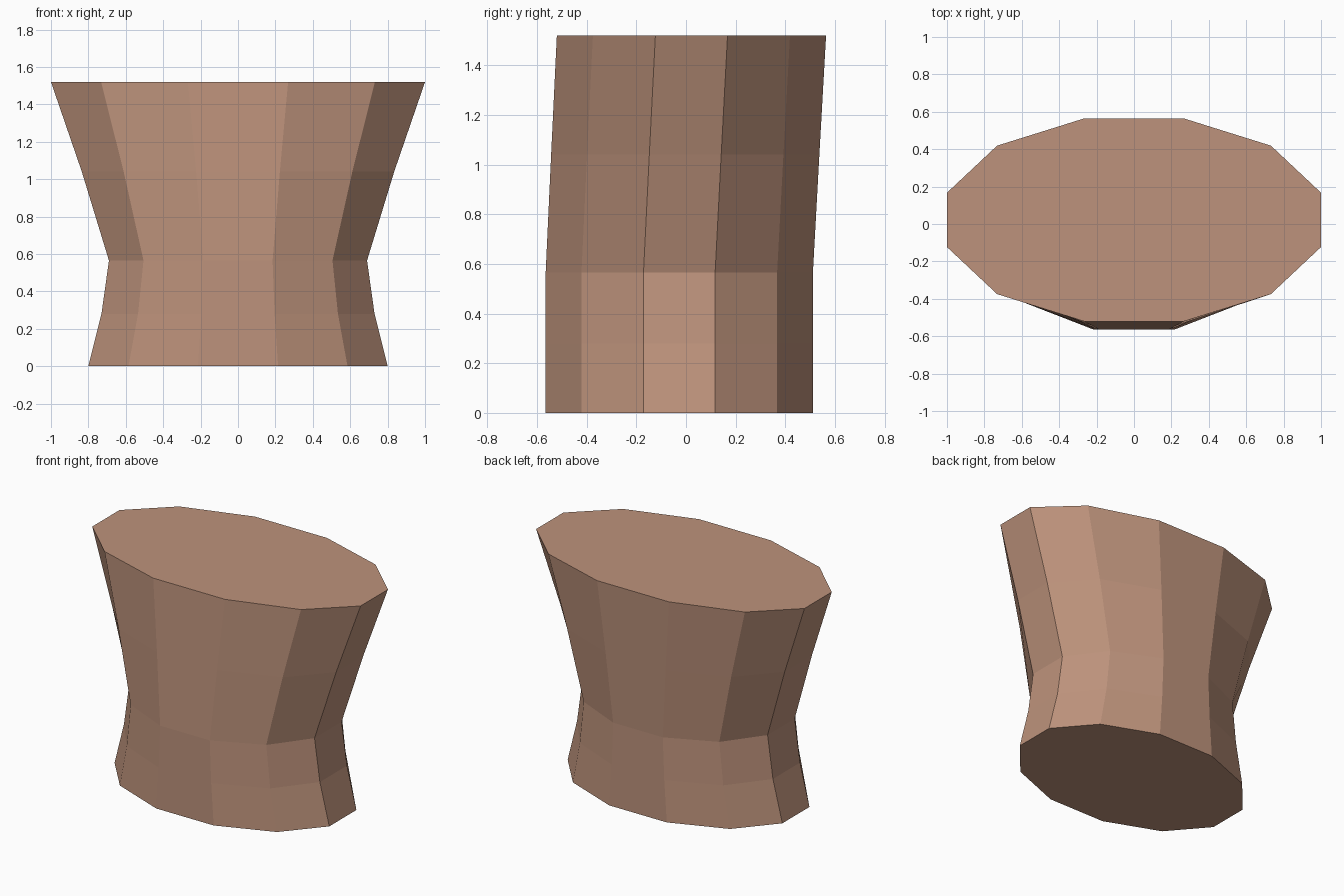
import bpy, bmesh, math

if "Cube" in bpy.data.objects:
    bpy.data.objects.remove(bpy.data.objects["Cube"])

skin = bpy.data.materials.new("tan")
skin.diffuse_color = (0.51, 0.29, 0.20, 1)
skin.use_nodes = True
skin.node_tree.nodes["Principled BSDF"].inputs["Base Color"].default_value = skin.diffuse_color

# Waisted twelve-sided body: height, half width, depth centre, half depth
SECTIONS = [
    (0.00, 0.80, -0.027, 0.538),
    (0.28, 0.73, -0.027, 0.538),
    (0.565, 0.69, -0.027, 0.538),
    (1.04, 0.835, -0.003, 0.540),
    (1.52, 1.00, 0.022, 0.542),
]
SIDES = 12
EDGE = math.cos(math.pi / SIDES)

bm = bmesh.new()
rings = []
for z, half_w, cy, half_d in SECTIONS:
    ring = []
    for i in range(SIDES):
        a = (i + 0.5) * 2 * math.pi / SIDES
        ring.append(bm.verts.new((half_w * math.cos(a) / EDGE,
                                  cy + half_d * math.sin(a) / EDGE, z)))
    rings.append(ring)

# Side walls
for low, high in zip(rings, rings[1:]):
    for i in range(SIDES):
        j = (i + 1) % SIDES
        bm.faces.new((low[i], low[j], high[j], high[i]))

# Flat end caps
bm.faces.new(rings[0][::-1])
bm.faces.new(rings[-1])

mesh = bpy.data.meshes.new("torso")
bm.to_mesh(mesh)
bm.free()
mesh.materials.append(skin)
torso = bpy.data.objects.new("torso", mesh)
bpy.context.collection.objects.link(torso)
